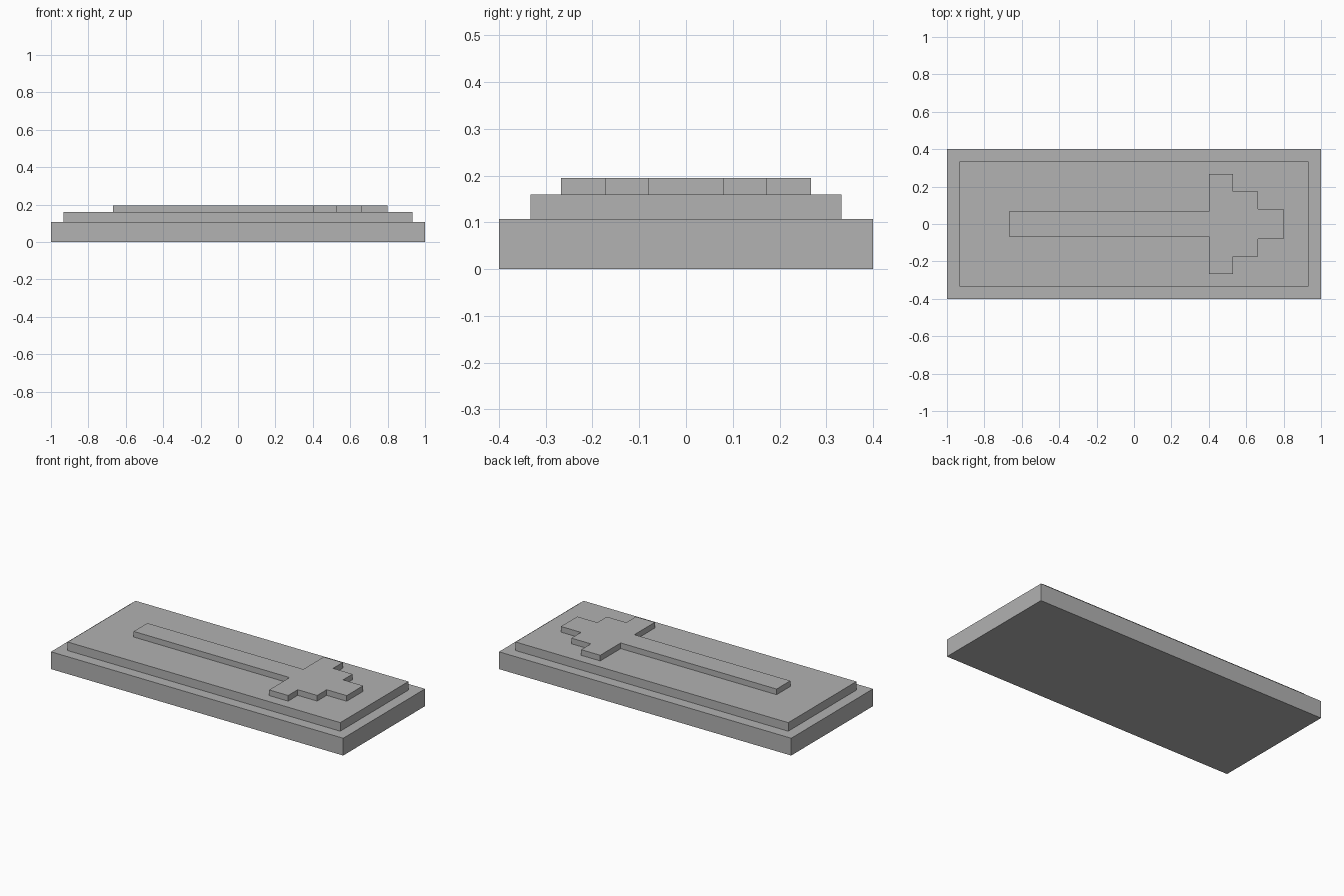
import bpy
import bmesh

# Remove the default cube
cube = bpy.data.objects.get("Cube")
if cube:
    bpy.data.objects.remove(cube, do_unlink=True)

# Plain grey material
GREY = (0.445, 0.445, 0.445, 1.0)
grey = bpy.data.materials.new("plain_grey")
grey.use_nodes = True
grey.diffuse_color = GREY
for node in grey.node_tree.nodes:
    if node.type == 'BSDF_PRINCIPLED':
        node.inputs["Base Color"].default_value = GREY


def slab(name, half_outline, bottom, top):
    """Mirror an outline across y = 0 and extrude it from bottom to top."""
    outline = [(x, -y) for x, y in half_outline]
    outline += [(x, y) for x, y in reversed(half_outline)]
    bm = bmesh.new()
    face = bm.faces.new([bm.verts.new((x, y, bottom)) for x, y in outline])
    result = bmesh.ops.extrude_face_region(bm, geom=[face], use_keep_orig=True)
    raised = [v for v in result["geom"] if isinstance(v, bmesh.types.BMVert)]
    bmesh.ops.translate(bm, verts=raised, vec=(0, 0, top - bottom))
    bmesh.ops.recalc_face_normals(bm, faces=bm.faces)
    mesh = bpy.data.meshes.new(name)
    bm.to_mesh(mesh)
    bm.free()
    mesh.materials.append(grey)
    obj = bpy.data.objects.new(name, mesh)
    bpy.context.collection.objects.link(obj)
    return obj


def steps(start, spans):
    """Stepped half outline from (end x, half width) spans."""
    points = []
    for end, width in spans:
        points += [(start, width), (end, width)]
        start = end
    return points


# Base plate and the raised panel on it
slab("base_plate", steps(-1.0, [(1.0, 0.4)]), 0.0, 0.107)
slab("raised_panel", steps(-0.933, [(0.933, 0.333)]), 0.107, 0.16)

# Arrow with a long shaft and a stepped head
arrow_spans = [(0.4, 0.067), (0.53, 0.267), (0.663, 0.173), (0.8, 0.08)]
slab("arrow", steps(-0.667, arrow_spans), 0.16, 0.195)
